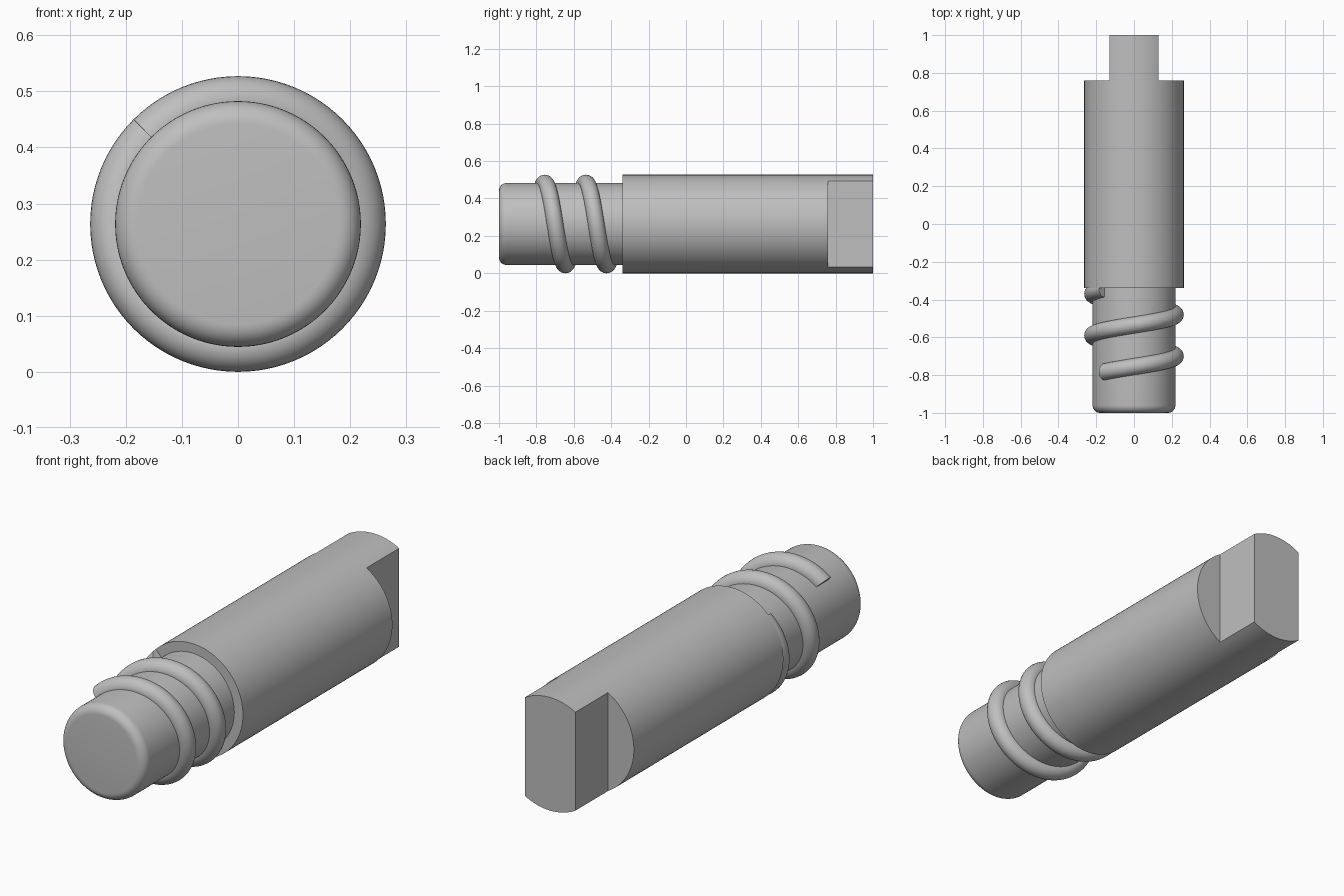
import bpy, bmesh, math

if "Cube" in bpy.data.objects:
    bpy.data.objects.remove(bpy.data.objects["Cube"])

R, NECK, FLAT = 0.2635, 0.219, 0.13      # barrel radius, neck radius, tang half width
SHOULDER, TANG_START = -0.34, 0.76       # y of the neck shoulder and of the tang step
N = 96

steel = bpy.data.materials.new("steel_grey")
steel.diffuse_color = (0.52, 0.52, 0.52, 1)
steel.use_nodes = True
steel.node_tree.nodes["Principled BSDF"].inputs["Base Color"].default_value = steel.diffuse_color


def finish(name, bm):
    bmesh.ops.remove_doubles(bm, verts=bm.verts, dist=1e-5)
    bmesh.ops.recalc_face_normals(bm, faces=bm.faces)
    mesh = bpy.data.meshes.new(name)
    bm.to_mesh(mesh)
    bm.free()
    mesh.materials.append(steel)
    ob = bpy.data.objects.new(name, mesh)
    bpy.context.collection.objects.link(ob)
    bpy.ops.object.select_all(action='DESELECT')
    ob.select_set(True)
    bpy.context.view_layer.objects.active = ob
    bpy.ops.object.shade_smooth_by_angle(angle=math.radians(30))
    return ob


def ring(bm, angles, r, y):
    return [bm.verts.new((r * math.cos(a), y, R + r * math.sin(a))) for a in angles]


def bridge(bm, a, b, closed=True):
    n = len(a)
    for i in range(n if closed else n - 1):
        j = (i + 1) % n
        bm.faces.new((a[i], a[j], b[j], b[i]))


# Neck: round pin with a filleted front end
bm = bmesh.new()
circle = [2 * math.pi * i / N for i in range(N)]
fillet = 0.04
profile = [(NECK - fillet + fillet * math.sin(t), -1 + fillet - fillet * math.cos(t))
           for t in (math.pi / 2 * k / 8 for k in range(9))] + [(NECK, SHOULDER)]
rings = [ring(bm, circle, r, y) for r, y in profile]
for a, b in zip(rings, rings[1:]):
    bridge(bm, a, b)
bm.faces.new(rings[0])
finish("neck", bm)

# Barrel with a flat-sided tang: four arcs meeting at the tang corners
bm = bmesh.new()
c = math.acos(FLAT / R)
corners = [-c, c, math.pi - c, math.pi + c, 2 * math.pi - c]
arcs = []
for a0, a1 in zip(corners, corners[1:]):
    n = max(8, round((a1 - a0) / (2 * math.pi) * N))
    arcs.append([a0 + (a1 - a0) * i / n for i in range(n + 1)])
outline = [a for arc in arcs for a in arc[:-1]]
front = ring(bm, outline, R, SHOULDER)
bridge(bm, ring(bm, outline, NECK, SHOULDER), front)
bridge(bm, front, ring(bm, outline, R, TANG_START))
for side in (arcs[0], arcs[2]):          # step faces beside the tang
    bm.faces.new(ring(bm, side, R, TANG_START))
tang = arcs[1] + arcs[3]
end = ring(bm, tang, R, 1.0)
bridge(bm, ring(bm, tang, R, TANG_START), end)
bm.faces.new(end)
finish("barrel_and_tang", bm)

# Raised coil: two turns of a half-round bead winding back along the neck
bm = bmesh.new()
bead, pitch, turns, steps = R - NECK, 0.22, 2, 192
sections = []
for i in range(steps + 1):
    t = turns * i / steps
    a = math.radians(135) - 2 * math.pi * t
    y = -0.7825 + pitch * t
    section = []
    for k in range(17):
        p = math.radians(-100 + 200 * k / 16)
        r = NECK + bead * math.cos(p)
        section.append(bm.verts.new((r * math.cos(a), y + bead * math.sin(p),
                                     R + r * math.sin(a))))
    sections.append(section)
for a, b in zip(sections, sections[1:]):
    bridge(bm, a, b, closed=False)
bm.faces.new(sections[0])
bm.faces.new(sections[-1])
finish("coil_bead", bm)
